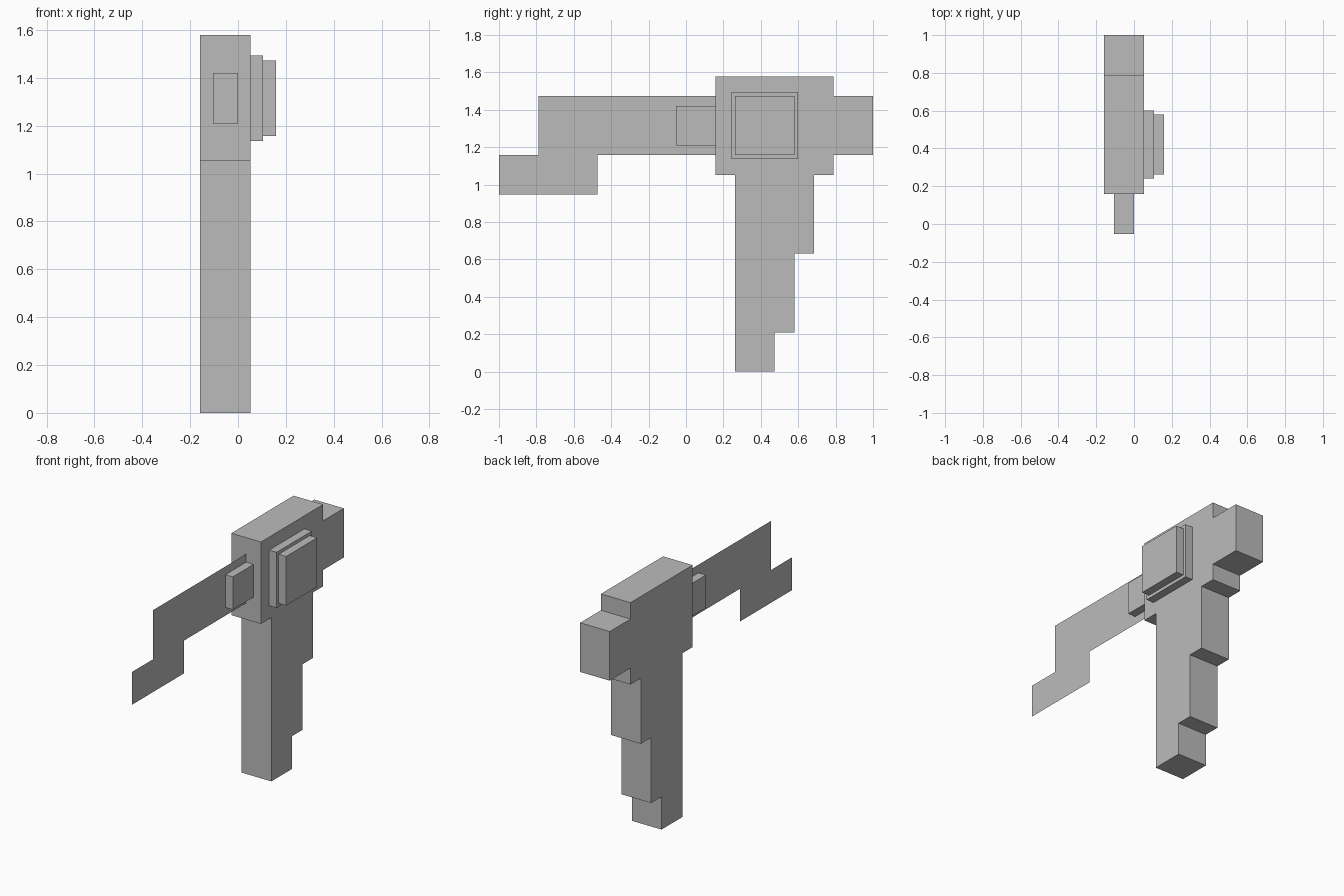
import bpy

if "Cube" in bpy.data.objects:
    bpy.data.objects.remove(bpy.data.objects["Cube"])

U = 2 / 19  # grid unit of the blocky design

grey = bpy.data.materials.new("plain grey")
grey.diffuse_color = (0.5, 0.5, 0.5, 1)
grey.use_nodes = True
grey.node_tree.nodes["Principled BSDF"].inputs["Base Color"].default_value = grey.diffuse_color


def make(name, verts, faces):
    mesh = bpy.data.meshes.new(name)
    mesh.from_pydata([(x * U, y * U, z * U) for x, y, z in verts], [], faces)
    mesh.materials.append(grey)
    obj = bpy.data.objects.new(name, mesh)
    bpy.context.collection.objects.link(obj)
    return obj


def slab(name, profile, x0, x1):
    """Extrude a counter-clockwise (y, z) outline from x0 to x1."""
    n = len(profile)
    verts = [(x, y, z) for x in (x0, x1) for y, z in profile]
    faces = [tuple(range(n - 1, -1, -1)), tuple(range(n, 2 * n))]
    faces += [(i, (i + 1) % n, n + (i + 1) % n, n + i) for i in range(n)]
    return make(name, verts, faces)


def box(name, x, y, z):
    return slab(name, [(y[0], z[0]), (y[1], z[0]), (y[1], z[1]), (y[0], z[1])], *x)


# Body: head block, rear block and stepped handle in one silhouette
slab("body", [(2.5, 0), (4.5, 0), (4.5, 2), (5.5, 2), (5.5, 6), (6.5, 6),
              (6.5, 10), (7.5, 10), (7.5, 11), (9.5, 11), (9.5, 14),
              (7.5, 14), (7.5, 15), (1.5, 15), (1.5, 10), (2.5, 10)], -1.5, 0.5)

# Stacked square side plates
box("side_plate_inner", (0.5, 1.0), (2.3, 5.7), (10.8, 14.2))
box("side_plate_outer", (1.0, 1.5), (2.5, 5.5), (11, 14))

# Collar holding the blade
box("blade_collar", (-1, 0), (-0.5, 1.5), (11.5, 13.5))

# Paper-thin stepped blade
outline = [(-9.5, 9), (-4.25 - 0.5, 9), (-4.75, 11), (1.5, 11),
           (1.5, 14), (-7.5, 14), (-7.5, 11), (-9.5, 11)]
outline[1], outline[2] = (-4.5, 9), (-4.5, 11)
make("blade", [(-0.5, y, z) for y, z in outline], [tuple(range(len(outline)))])
